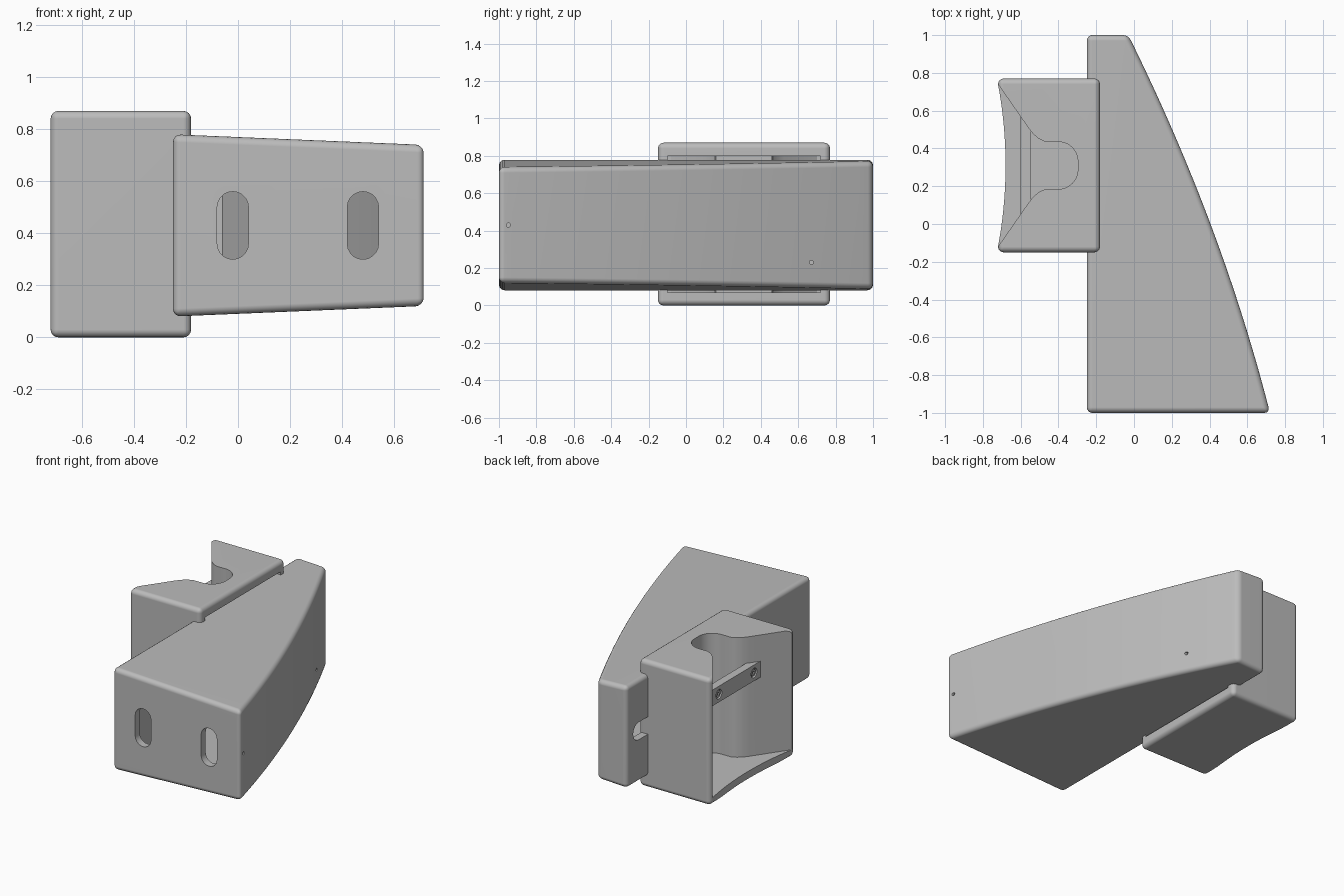
import bpy, bmesh
from math import sin, cos, pi, radians
from mathutils import Vector

if "Cube" in bpy.data.objects:
    bpy.data.objects.remove(bpy.data.objects["Cube"], do_unlink=True)

grey = bpy.data.materials.new("plain_grey")
grey.use_nodes = True
grey.diffuse_color = (0.5, 0.5, 0.5, 1)
grey.node_tree.nodes["Principled BSDF"].inputs["Base Color"].default_value = (0.5, 0.5, 0.5, 1)

MID = 0.43                       # height of the wedge's centre plane
AXES = {"z": lambda u, v, w: (u, v, w),
        "y": lambda u, v, w: (u, w, v),
        "x": lambda u, v, w: (w, u, v)}


def prism(name, outline, axis, low, high):
    """Extrude a 2D outline along an axis; low and high may be functions of u."""
    at = lambda f, u: f(u) if callable(f) else f
    bm = bmesh.new()
    rings = [[bm.verts.new(AXES[axis](u, v, at(f, u))) for u, v in outline] for f in (low, high)]
    for ring in rings:
        bm.faces.new(ring)
    n = len(outline)
    for i in range(n):
        j = (i + 1) % n
        bm.faces.new((rings[0][i], rings[0][j], rings[1][j], rings[1][i]))
    bmesh.ops.recalc_face_normals(bm, faces=bm.faces)
    mesh = bpy.data.meshes.new(name)
    bm.to_mesh(mesh)
    bm.free()
    ob = bpy.data.objects.new(name, mesh)
    bpy.context.collection.objects.link(ob)
    mesh.materials.append(grey)
    return ob


def apply(ob, mod):
    bpy.ops.object.select_all(action="DESELECT")
    bpy.context.view_layer.objects.active = ob
    ob.select_set(True)
    bpy.ops.object.modifier_apply(modifier=mod.name)


def bevel(ob, width, segments=4):
    mod = ob.modifiers.new("round_edges", "BEVEL")
    mod.width, mod.segments = width, segments
    mod.limit_method, mod.angle_limit = "ANGLE", radians(30)
    apply(ob, mod)


def cut(ob, cutter):
    mod = ob.modifiers.new("cut", "BOOLEAN")
    mod.operation, mod.object, mod.solver = "DIFFERENCE", cutter, "EXACT"
    apply(ob, mod)
    bpy.data.objects.remove(cutter, do_unlink=True)


def smooth(ob):
    bpy.ops.object.select_all(action="DESELECT")
    bpy.context.view_layer.objects.active = ob
    ob.select_set(True)
    bpy.ops.object.shade_smooth_by_angle(angle=radians(30))
    mod = ob.modifiers.new("flat_faces", "WEIGHTED_NORMAL")
    mod.keep_sharp = True


def arc(cx, cy, r, start, end, n=10):
    return [(cx + r * cos(radians(start + (end - start) * i / n)),
             cy + r * sin(radians(start + (end - start) * i / n))) for i in range(n + 1)]


def rect(u0, u1, v0, v1):
    return [(u0, v0), (u1, v0), (u1, v1), (u0, v1)]


def curve_x(y):
    """Outer curved side of the wedge."""
    t = (1 - y) / 2
    return -0.03 + 0.75 * t + 0.24 * t * (1 - t)


def wedge(name, wall):
    y1 = 1 - wall
    ys = [y1 - 2 * y1 * i / 28 for i in range(29)]
    outline = [(-0.25 + wall, -y1), (-0.25 + wall, y1)]
    outline += [(curve_x(y) - wall * 1.08, y) for y in ys]
    half = lambda x: 0.35 - 0.042 * (x + 0.25) - wall
    return prism(name, outline, "z", lambda x: MID - half(x), lambda x: MID + half(x))


# Hollow curved wedge
body = wedge("wedge_body", 0)
bevel(body, 0.03)
cut(body, wedge("wedge_hollow", 0.05))

# Slots in the front wall
for x in (-0.02, 0.48):
    slot = arc(x, MID + 0.07, 0.06, 0, 180) + arc(x, MID - 0.07, 0.06, 180, 360)
    cut(body, prism("front_slot", slot, "y", -1.1, -0.9))

# Slot in the flat side
slot = arc(0.87, MID, 0.06, -90, 90) + arc(0.5, MID, 0.06, 90, 270)
cut(body, prism("side_slot", slot, "x", -0.3, -0.15))

# Pin holes in the curved side
for y, z in ((-0.95, MID), (0.67, 0.23)):
    hole = arc(y, z, 0.011, 0, 330, 11)
    cut(body, prism("pin_hole", hole, "x", curve_x(y) - 0.03, curve_x(y) + 0.1))
smooth(body)

# Bracket block clasping the wedge
CY = 0.31
bracket = prism("bracket", rect(-0.72, -0.18, CY - 0.46, CY + 0.46), "z", 0, 0.87)
bevel(bracket, 0.03)

# Concave outer face
cut(bracket, prism("concave_face", arc(-3.01, CY, 2.33, -30, 30, 120) + [(-3.01, CY)], "z", -0.1, 1))

# Flared notch with a rounded inner end, closed by a thin floor
half_notch = [(-0.80, 0.545), (-0.72, 0.43)] + [(-0.56, 0.20)]
half_notch += [(-0.535, 0.168), (-0.505, 0.142), (-0.47, 0.125)]
half_notch += arc(-0.40, 0.022, 0.103, 90, 0)
notch = [(x, CY + d) for x, d in half_notch] + [(x, CY - d) for x, d in reversed(half_notch)]
cut(bracket, prism("notch", notch, "z", 0.05, 1))

# Recess that receives the wedge, with pockets either side of the notch
cut(bracket, prism("recess", rect(-0.27, -0.1, CY - 0.41, CY + 0.41), "z", 0.07, 0.80))
for s in (-1, 1):
    pocket = [(-0.26, CY + s * 0.15), (-0.45, CY + s * 0.16), (-0.52, CY + s * 0.21),
              (-0.64, CY + s * 0.39), (-0.64, CY + s * 0.41), (-0.26, CY + s * 0.41)]
    cut(bracket, prism("pocket", pocket, "z", 0.07, 0.80))
smooth(bracket)

# Cross bar in the notch with two screws
bar = prism("cross_bar", [(-0.60, CY - 0.26), (-0.545, CY - 0.185),
                          (-0.545, CY + 0.185), (-0.60, CY + 0.26)], "z", 0.58, 0.69)
for s in (-1, 1):
    y = CY + s * 0.19
    cut(bar, prism("screw_seat", arc(y, 0.635, 0.032, 0, 345, 23), "x", -0.62, -0.585))
    screw = prism("screw", arc(y, 0.635, 0.022, 0, 345, 23), "x", -0.596, -0.58)
    cut(screw, prism("hex_socket", arc(y, 0.635, 0.011, 0, 300, 5), "x", -0.61, -0.588))
    smooth(screw)
smooth(bar)
